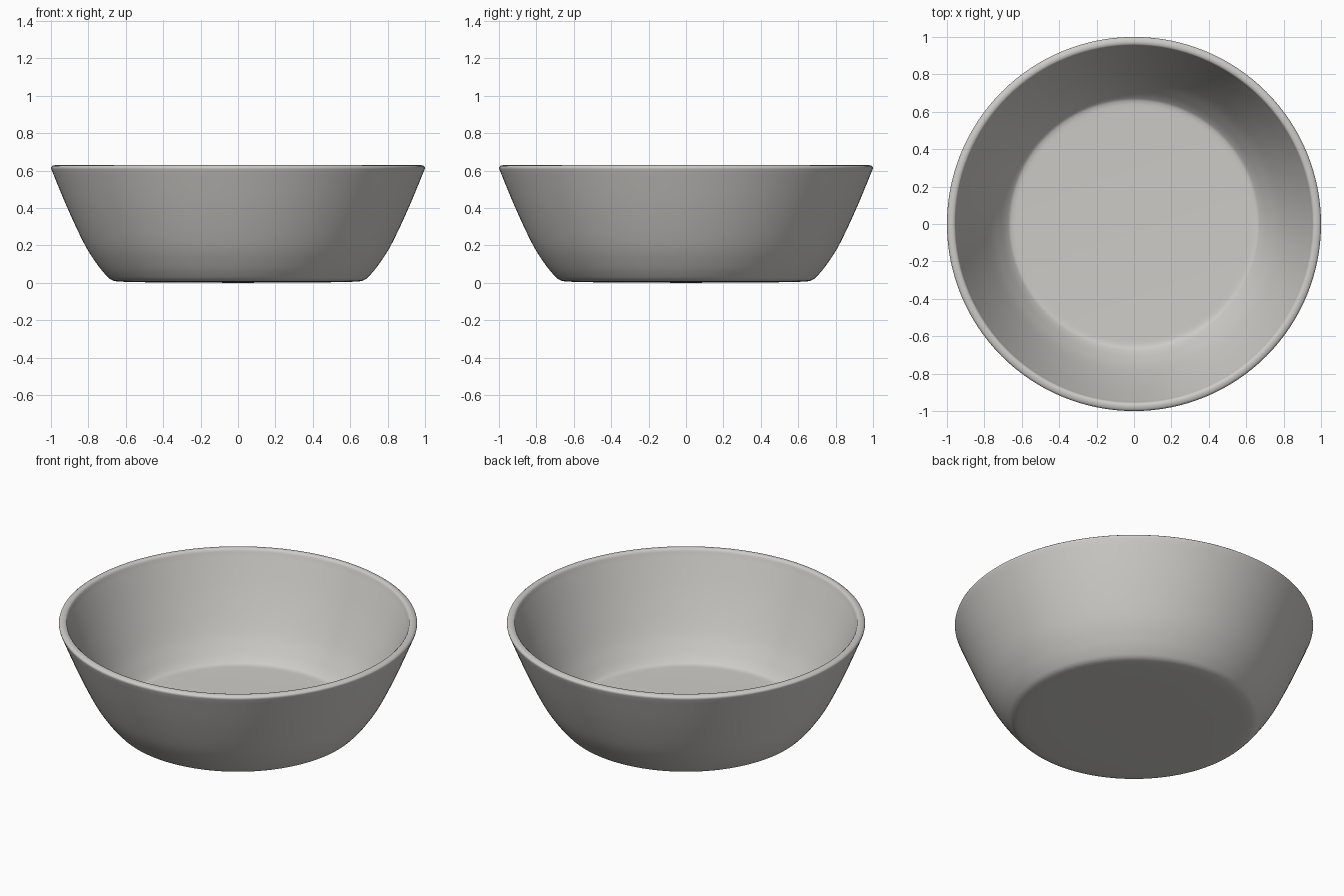
import bpy, bmesh, math
from mathutils import Vector

if "Cube" in bpy.data.objects:
    bpy.data.objects.remove(bpy.data.objects["Cube"])

# Glaze colour
mat = bpy.data.materials.new("warm light grey")
mat.diffuse_color = (0.61, 0.60, 0.575, 1)
mat.use_nodes = True
mat.node_tree.nodes["Principled BSDF"].inputs["Base Color"].default_value = mat.diffuse_color


def smooth_path(pts, steps=5):
    """Catmull-Rom curve through profile points."""
    p = [pts[0]] + pts + [pts[-1]]
    out = []
    for a, b, c, d in zip(p, p[1:], p[2:], p[3:]):
        for i in range(steps):
            t = i / steps
            out.append(tuple(0.5 * (2 * b[k] + (c[k] - a[k]) * t
                       + (2 * a[k] - 5 * b[k] + 4 * c[k] - d[k]) * t * t
                       + (3 * b[k] - a[k] - 3 * c[k] + d[k]) * t ** 3) for k in (0, 1)))
    return out + [pts[-1]]


# Half cross-section (radius, height): base, outer wall, rim, inner wall, floor
base = [(0, 0), (0.44, 0.002), (0.6, 0.005)]
outer = smooth_path([(0.65, 0.008), (0.675, 0.015), (0.70, 0.035), (0.75, 0.095),
                     (0.82, 0.205), (0.912, 0.40), (0.998, 0.607)])
rim = [(1.0, 0.615), (0.998, 0.621), (0.99, 0.627), (0.975, 0.63), (0.962, 0.628), (0.956, 0.622)]
inner = smooth_path([(0.953, 0.612), (0.868, 0.405), (0.778, 0.215), (0.715, 0.115),
                     (0.675, 0.066), (0.652, 0.053), (0.62, 0.05)])
profile = base + outer + rim + inner + [(0, 0.05)]

# Bowl: revolve the section
bm = bmesh.new()
verts = [bm.verts.new((r, 0, z)) for r, z in profile]
edges = [bm.edges.new(e) for e in zip(verts, verts[1:])]
bmesh.ops.spin(bm, geom=verts + edges, cent=(0, 0, 0), axis=(0, 0, 1),
               angle=2 * math.pi, steps=128, use_merge=True)
bmesh.ops.remove_doubles(bm, verts=bm.verts, dist=1e-5)
bmesh.ops.recalc_face_normals(bm, faces=bm.faces)
mesh = bpy.data.meshes.new("bowl")
bm.to_mesh(mesh)
bm.free()
mesh.materials.append(mat)
bowl = bpy.data.objects.new("bowl", mesh)
bpy.context.collection.objects.link(bowl)

# Smooth shading
bpy.context.view_layer.objects.active = bowl
bowl.select_set(True)
bpy.ops.object.shade_smooth_by_angle(angle=math.radians(40))
